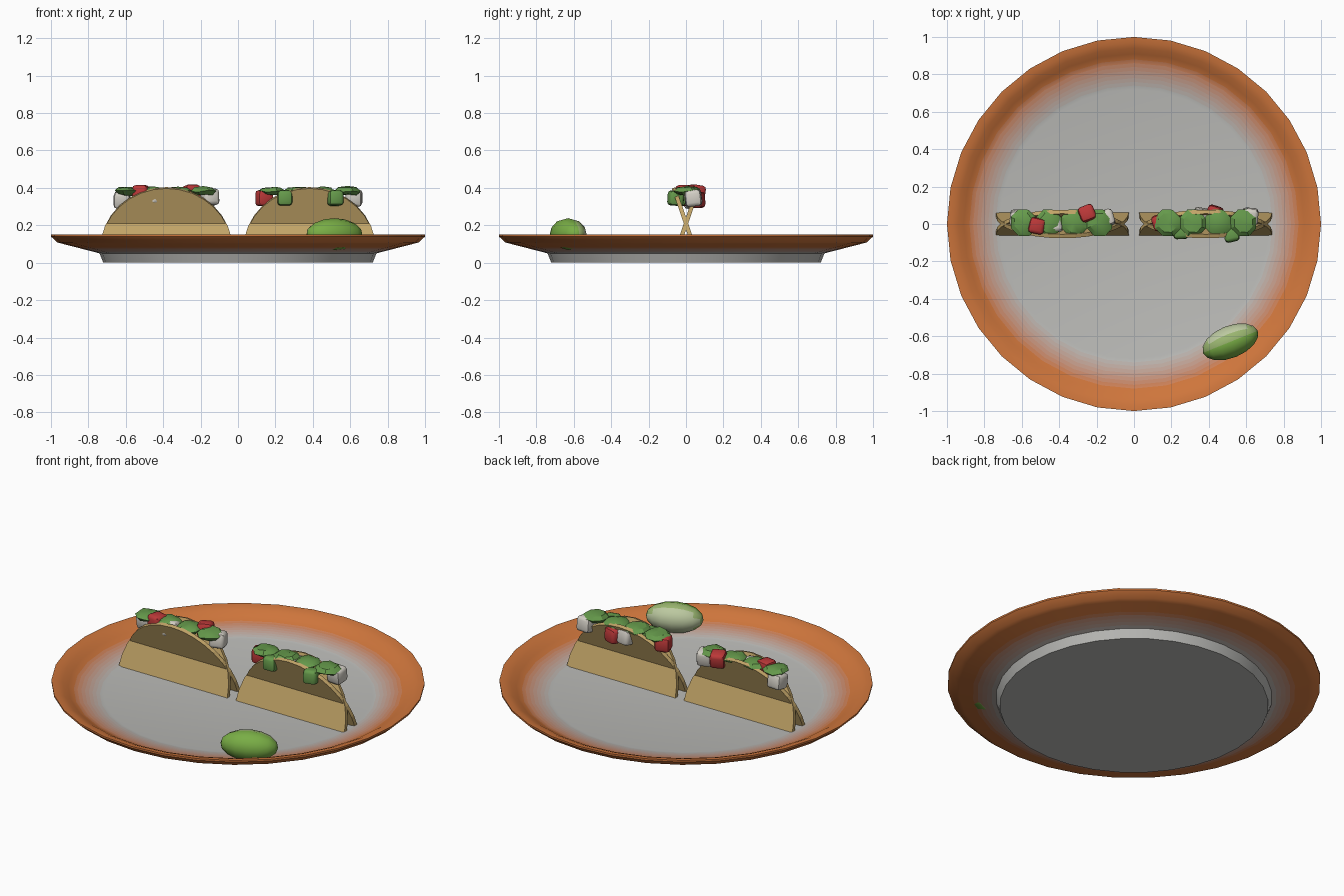
import bpy, bmesh, math, random
from mathutils import Matrix, Vector

if "Cube" in bpy.data.objects:
    bpy.data.objects.remove(bpy.data.objects["Cube"])

random.seed(4)


def material(name, rgb):
    m = bpy.data.materials.new(name)
    m.diffuse_color = (*rgb, 1)
    m.use_nodes = True
    m.node_tree.nodes["Principled BSDF"].inputs["Base Color"].default_value = m.diffuse_color
    return m


def finish(name, bm, mats, smooth=None):
    bmesh.ops.recalc_face_normals(bm, faces=bm.faces)
    me = bpy.data.meshes.new(name)
    bm.to_mesh(me)
    bm.free()
    for m in mats:
        me.materials.append(m)
    ob = bpy.data.objects.new(name, me)
    bpy.context.collection.objects.link(ob)
    if smooth:
        bpy.ops.object.select_all(action='DESELECT')
        ob.select_set(True)
        bpy.context.view_layer.objects.active = ob
        bpy.ops.object.shade_smooth_by_angle(angle=math.radians(smooth))
    return ob


# Plate: lathed profile, grey centre blending to a terracotta rim
GREY, RIM, STEPS = Vector((0.5, 0.5, 0.48)), Vector((0.62, 0.18, 0.045)), 8
glaze = [material(f"glaze_{i}", GREY.lerp(RIM, i / STEPS)) for i in range(STEPS + 1)]


def subdivide(a, b, n):
    return [(a[0] + (b[0] - a[0]) * i / n, a[1] + (b[1] - a[1]) * i / n) for i in range(n)]


profile = ([(0.72, 0.0)] + subdivide((0.74, 0.05), (0.965, 0.108), 9)
           + [(0.965, 0.108), (1.0, 0.14), (1.0, 0.15), (0.97, 0.147)]
           + subdivide((0.94, 0.135), (0.88, 0.1), 2)
           + subdivide((0.88, 0.1), (0.72, 0.068), 8) + [(0.72, 0.068)])
SIDES = 32
bm = bmesh.new()
rings = [[bm.verts.new((r * math.cos(math.tau * k / SIDES), r * math.sin(math.tau * k / SIDES), z))
          for k in range(SIDES)] for r, z in profile]
for (ra, rb), (pa, pb) in zip(zip(rings, rings[1:]), zip(profile, profile[1:])):
    t = min(1, max(0, ((pa[0] + pb[0]) / 2 - 0.73) / 0.15))
    for k in range(SIDES):
        j = (k + 1) % SIDES
        f = bm.faces.new((ra[k], ra[j], rb[j], rb[k]))
        f.material_index = round(t * STEPS)
bm.faces.new(rings[0])
bm.faces.new(rings[-1])
finish("plate", bm, glaze, 35)

# Taco shells: two crossing half discs each
shell_mat = material("tortilla", (0.55, 0.38, 0.14))


def half_disc(name, x, tilt):
    n, r, t = 16, 0.355, 0.011
    bm = bmesh.new()
    pts = [(r * math.cos(math.pi * i / n), r * math.sin(math.pi * i / n)) for i in range(n + 1)]
    face = bm.faces.new([bm.verts.new((px, -t, pz)) for px, pz in pts])
    ext = bmesh.ops.extrude_face_region(bm, geom=[face])
    bmesh.ops.translate(bm, vec=(0, 2 * t, 0),
                        verts=[v for v in ext["geom"] if isinstance(v, bmesh.types.BMVert)])
    lean = math.radians(19) * tilt
    bm.transform(Matrix.Translation((x, 0.05 * tilt, 0.065)) @ Matrix.Rotation(lean, 4, 'X'))
    return finish(name, bm, [shell_mat])


for side, x in (("left", -0.383), ("right", 0.383)):
    half_disc(f"{side}_shell_front", x, -1)
    half_disc(f"{side}_shell_back", x, 1)

# Toppings: chunky rounded cubes and flat lettuce pieces
lettuce = material("lettuce", (0.13, 0.32, 0.07))
tomato = material("tomato", (0.5, 0.04, 0.04))
cheese = material("cheese", (0.65, 0.62, 0.56))


def chunk(name, loc, size, mat):
    bm = bmesh.new()
    bmesh.ops.create_cube(bm, size=size)
    bmesh.ops.bevel(bm, geom=bm.edges[:] + bm.verts[:], offset=size * 0.22, segments=2,
                    profile=0.5, affect='EDGES')
    turn = Matrix.Rotation(random.uniform(-0.4, 0.4), 4, 'Z') @ Matrix.Rotation(
        random.uniform(-0.2, 0.2), 4, 'X')
    bm.transform(Matrix.Translation(loc) @ turn)
    finish(name, bm, [mat], 45)


def leaf(name, loc):
    bm = bmesh.new()
    bmesh.ops.create_uvsphere(bm, u_segments=8, v_segments=4, radius=1)
    for v in bm.verts:
        v.co.z += random.uniform(-0.25, 0.25)
    bm.transform(Matrix.Translation(loc) @ Matrix.Rotation(math.pi / 8, 4, 'Z')
                 @ Matrix.Diagonal((0.073, 0.077, 0.024, 1)))
    finish(name, bm, [lettuce], 30)


for i, x in enumerate((-0.59, -0.455, -0.32, -0.185, 0.18, 0.315, 0.45, 0.585)):
    leaf(f"lettuce_{i}", (x, 0.006, 0.383))
for i, p in enumerate([(0.25, -0.04, 0.345), (0.52, -0.055, 0.345)]):
    chunk(f"lettuce_chunk_{i}", p, 0.08, lettuce)
for i, p in enumerate([(-0.52, -0.01, 0.372), (-0.25, 0.055, 0.373),
                       (0.43, 0.055, 0.335), (0.14, 0.01, 0.345)]):
    chunk(f"tomato_{i}", p, 0.085, tomato)
for i, p in enumerate([(-0.62, 0.03, 0.335), (-0.43, -0.005, 0.355), (-0.15, 0.03, 0.35),
                       (0.36, 0.04, 0.34), (0.62, 0.04, 0.345)]):
    chunk(f"cheese_{i}", p, 0.088, cheese)

# Lime: small ellipsoid, pale flesh on its back side
rind = [material("lime_rind", (0.19, 0.42, 0.06)), material("lime_edge", (0.32, 0.46, 0.16)),
        material("lime_flesh", (0.5, 0.58, 0.35))]
bm = bmesh.new()
bmesh.ops.create_uvsphere(bm, u_segments=12, v_segments=8, radius=1)
bm.transform(Matrix.Rotation(math.pi / 2, 4, 'Y'))
for f in bm.faces:
    y = f.calc_center_median().y
    f.material_index = 2 if y > 0.4 else 1 if y > 0.05 else 0
bm.transform(Matrix.Translation((0.515, -0.63, 0.153)) @ Matrix.Rotation(math.radians(22), 4, 'Z')
             @ Matrix.Diagonal((0.158, 0.086, 0.085, 1)))
finish("lime", bm, rind, 60)
